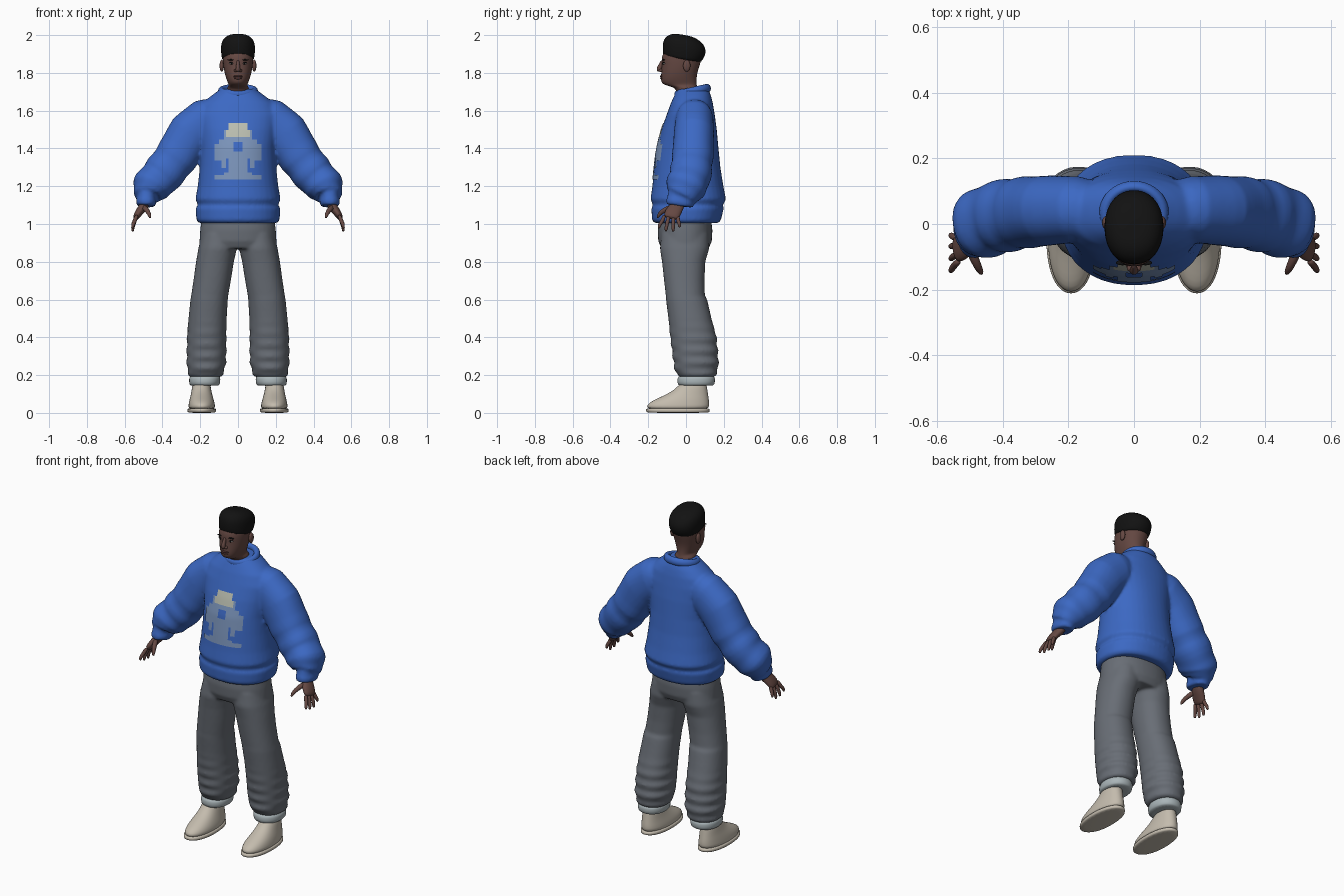
import bpy, bmesh
from math import sin, cos, pi
from mathutils import Vector, Matrix
from mathutils.bvhtree import BVHTree

if "Cube" in bpy.data.objects:
    bpy.data.objects.remove(bpy.data.objects["Cube"])


def material(name, r, g, b):
    m = bpy.data.materials.new(name)
    m.use_nodes = True
    m.diffuse_color = (r, g, b, 1)
    node = m.node_tree.nodes["Principled BSDF"]
    node.inputs["Base Color"].default_value = (r, g, b, 1)
    node.inputs["Roughness"].default_value = 0.8
    return m


skin = material("brown skin", .13, .065, .055)
lip = material("lip", .09, .038, .036)
black = material("black hair", .006, .006, .006)
white = material("eye white", .35, .33, .31)
blue = material("blue knit", .045, .14, .55)
grey = material("grey cloth", .14, .155, .18)
pale = material("pale cuff", .4, .46, .48)
beige = material("beige shoe", .55, .5, .42)
print_blue = material("pale blue print", .2, .3, .5)
print_cream = material("cream print", .5, .52, .44)


def densify(rows, n):
    """Insert interpolated rows between the given ones."""
    out = []
    for a, b in zip(rows, rows[1:]):
        out += [tuple(p + (q - p) * i / n for p, q in zip(a, b)) for i in range(n)]
    return out + [rows[-1]]


def skin_rings(bm, rings, segs=24, power=2.2):
    """Join rings, each (centre, u, v), into a closed loft."""
    loops = []
    for c, u, v in rings:
        loop = []
        for i in range(segs):
            a = 2 * pi * (i + .5) / segs
            k = (abs(cos(a)) ** power + abs(sin(a)) ** power) ** (-1 / power)
            loop.append(bm.verts.new(c + u * cos(a) * k + v * sin(a) * k))
        loops.append(loop)
    for a, b in zip(loops, loops[1:]):
        for i in range(segs):
            j = (i + 1) % segs
            bm.faces.new((a[i], a[j], b[j], b[i]))
    bm.faces.new(loops[0])
    bm.faces.new(loops[-1])


def upright(bm, rows, tilt=0, **kw):
    """Loft of level slices (z, x0, x1, y0, y1)."""
    skin_rings(bm, [(Vector(((x0 + x1) / 2, (y0 + y1) / 2, z + tilt * (y0 + y1) / 2)),
                     Vector(((x1 - x0) / 2, 0, 0)),
                     Vector((0, 1, tilt)) * (y1 - y0) / 2) for z, x0, x1, y0, y1 in rows], **kw)


def tube(bm, rows, side=1, **kw):
    """Loft along a path of (x, y, z, depth radius, thickness radius)."""
    pts = [Vector((side * r[0], r[1], r[2])) for r in rows]
    rings = []
    for i, r in enumerate(rows):
        t = (pts[min(i + 1, len(pts) - 1)] - pts[max(i - 1, 0)]).normalized()
        u = Vector((0, 1, 0)) if abs(t.y) < .95 else Vector((0, 0, 1))
        u = (u - t * u.dot(t)).normalized()
        rings.append((pts[i], u * r[3], t.cross(u) * r[4]))
    skin_rings(bm, rings, **kw)


def ball(bm, loc, scale):
    bmesh.ops.create_uvsphere(bm, u_segments=16, v_segments=10, radius=1,
                              matrix=Matrix.LocRotScale(Vector(loc), None, Vector(scale)))


def finish(name, bm, mat, mirror=False, subsurf=0, voxel=0):
    bmesh.ops.recalc_face_normals(bm, faces=bm.faces)
    for f in bm.faces:
        f.smooth = True
    me = bpy.data.meshes.new(name)
    bm.to_mesh(me)
    bm.free()
    me.materials.append(mat)
    ob = bpy.data.objects.new(name, me)
    bpy.context.collection.objects.link(ob)
    if mirror:
        ob.modifiers.new("Mirror", 'MIRROR').use_mirror_merge = False
    if subsurf:
        s = ob.modifiers.new("Subsurf", 'SUBSURF')
        s.levels = s.render_levels = subsurf
    if voxel:
        r = ob.modifiers.new("Remesh", 'REMESH')
        r.mode, r.voxel_size, r.use_smooth_shade = 'VOXEL', voxel, True
        s = ob.modifiers.new("Smooth", 'SMOOTH')
        s.factor, s.iterations = .5, 5
    return ob


def sym(rows):
    return [(z, -w, w, a, b) for z, w, a, b in rows]


# Sweater: torso and both sleeves fused into one surface
bm = bmesh.new()
upright(bm, densify(sym([
    (1.005, .205, -.165, .17), (1.02, .22, -.18, .185), (1.085, .225, -.183, .2),
    (1.1, .21, -.174, .194), (1.13, .226, -.188, .212), (1.2, .213, -.178, .198),
    (1.3, .202, -.168, .182), (1.4, .197, -.156, .172), (1.5, .21, -.13, .163),
    (1.58, .22, -.102, .152), (1.64, .19, -.08, .142), (1.68, .14, -.062, .132),
    (1.715, .092, -.045, .118)]), 4), segs=40)
sleeve = densify([
    (.1, .045, 1.57, .08, .09), (.17, .045, 1.55, .1, .115), (.25, .042, 1.48, .106, .121),
    (.33, .035, 1.35, .108, .112), (.41, .022, 1.25, .11, .107), (.46, .0, 1.2, .107, .1),
    (.483, -.02, 1.155, .09, .075), (.485, -.028, 1.14, .072, .05),
    (.486, -.03, 1.12, .074, .053), (.487, -.033, 1.095, .068, .048)], 5)
# Soft folds around the lower sleeve
sleeve = [(x, y, z, a * (1 + .03 * sin(z * 75) * (x > .3)), b * (1 + .03 * sin(z * 75) * (x > .3)))
          for x, y, z, a, b in sleeve]
for side in (1, -1):
    tube(bm, sleeve, side, segs=32)
sweater = finish("sweater", bm, blue, voxel=.009)

# Collar
bpy.ops.mesh.primitive_torus_add(major_radius=.088, minor_radius=.018, major_segments=40,
                                 minor_segments=12, location=(0, .035, 1.702),
                                 rotation=(.22, 0, 0))
collar = bpy.context.object
collar.name = "collar"
collar.scale = (1, .93, 1.25)
collar.data.materials.append(blue)
bpy.ops.object.shade_smooth()

# Chest print: small cells laid on the sweater front
bpy.context.view_layer.update()
tree = BVHTree.FromObject(sweater, bpy.context.evaluated_depsgraph_get())
cell = .0125
bands = [(1.5, .045), (1.45, .07), (1.42, .1), (1.335, .125), (1.3, .09),
         (1.275, .045), (1.255, .08), (1.235, .125)]


def print_colour(x, z):
    half = next((w for low, w in bands if z > low), 0)
    hole = abs(x) < .022 and 1.39 < z < 1.44
    gap = .05 < abs(x) < .065 and z < 1.35 and z > 1.28
    if abs(x) > half or hole or gap:
        return None
    return 1 if z > 1.46 and abs(x) < .06 else 0


bm = bmesh.new()
for i in range(-11, 11):
    for j in range(24):
        x, z = i * cell, 1.235 + j * cell
        kind = print_colour(x + cell / 2, z + cell / 2)
        if kind is None:
            continue
        corners = []
        for dx, dz in ((0, 0), (cell, 0), (cell, cell), (0, cell)):
            hit = tree.ray_cast(Vector((x + dx, -1, z + dz)), Vector((0, 1, 0)))[0]
            if hit:
                corners.append(bm.verts.new(hit - Vector((0, .004, 0))))
        if len(corners) == 4:
            bm.faces.new(corners).material_index = kind
bmesh.ops.remove_doubles(bm, verts=bm.verts, dist=.0005)
finish("chest_print", bm, print_blue).data.materials.append(print_cream)

# Trousers: hips and two legs fused, with folds near the ankles
bm = bmesh.new()
upright(bm, densify(sym([(1.04, .19, -.14, .13), (.97, .2, -.15, .14), (.91, .204, -.147, .137),
                         (.87, .2, -.13, .12)]), 4), segs=40)
leg = densify([
    (.95, .01, .19, -.13, .12), (.87, .006, .21, -.138, .123), (.8, .022, .222, -.127, .102),
    (.7, .038, .236, -.116, .098), (.62, .052, .248, -.107, .1), (.6, .054, .252, -.106, .112),
    (.5, .06, .262, -.093, .135), (.4, .062, .27, -.083, .162), (.3, .062, .272, -.07, .17),
    (.24, .068, .27, -.062, .172), (.205, .08, .262, -.05, .16), (.19, .09, .255, -.04, .15)], 6)
for side in (1, -1):
    rows = []
    for z, x0, x1, y0, y1 in leg:
        f = .005 * sin(z * 100) * min(1, max(0, (.5 - z) * 6))
        rows.append((z, side * (x0 - f), side * (x1 + f), y0 + f, y1 + f))
    upright(bm, rows, segs=32)
finish("trousers", bm, grey, voxel=.009)

# Turned-up trouser cuffs
bm = bmesh.new()
upright(bm, [(.143, .105, .25, -.035, .14), (.148, .096, .258, -.045, .152),
             (.18, .092, .26, -.047, .155), (.205, .095, .255, -.04, .15)])
finish("trouser_cuffs", bm, pale, mirror=True, subsurf=1)

# Ankles
bm = bmesh.new()
upright(bm, [(.09, .155, .225, .005, .09), (.2, .155, .225, .005, .09)])
finish("ankles", bm, skin, mirror=True, subsurf=1)

# Shoes: uppers and soles
bm = bmesh.new()
upright(bm, [(.015, .122, .262, -.205, .12), (.035, .121, .263, -.21, .124),
             (.055, .124, .26, -.195, .124), (.075, .13, .256, -.155, .121),
             (.1, .137, .249, -.1, .117), (.125, .142, .245, -.058, .113),
             (.155, .147, .24, -.032, .108), (.16, .155, .23, -.02, .1)])
upright(bm, [(0, .122, .262, -.203, .12), (.004, .116, .268, -.212, .126),
             (.022, .116, .268, -.214, .127), (.026, .122, .262, -.205, .12)])
finish("shoes", bm, beige, mirror=True, subsurf=1)

# Hands: palm, four fingers and a thumb
bm = bmesh.new()
tube(bm, [(.486, -.032, 1.15, .034, .027), (.492, -.04, 1.1, .034, .025),
          (.515, -.062, 1.075, .043, .023), (.535, -.076, 1.045, .043, .019),
          (.543, -.08, 1.028, .036, .014)], segs=16)
for base, tip, end in ((-.112, -.143, .975), (-.09, -.106, .96),
                       (-.066, -.068, .958), (-.046, -.034, .98)):
    mid = (base + tip) / 2
    tube(bm, [(.533, base, 1.05, .011, .012), (.55, mid, 1.01, .0105, .011),
              (.558, tip, end + .018, .0095, .0095), (.558, tip, end, .006, .006)], segs=10)
tube(bm, [(.502, -.07, 1.092, .016, .017), (.483, -.115, 1.075, .014, .014),
          (.469, -.143, 1.052, .011, .011), (.464, -.152, 1.03, .006, .006)], segs=10)
finish("hands", bm, skin, mirror=True, subsurf=1)

# Head and neck
bm = bmesh.new()
upright(bm, sym([
    (1.65, .066, -.04, .075), (1.7, .06, -.05, .066), (1.722, .058, -.058, .06),
    (1.732, .05, -.1, .058), (1.742, .051, -.126, .057), (1.76, .059, -.134, .056),
    (1.79, .069, -.132, .058), (1.82, .075, -.13, .066), (1.85, .079, -.128, .076),
    (1.88, .081, -.131, .085), (1.915, .08, -.117, .09), (1.955, .062, -.085, .065),
    (1.975, .03, -.05, .03)]))
finish("head", bm, skin, subsurf=1)

# Nose and ears
bm = bmesh.new()
tube(bm, [(0, -.122, 1.868, .01, .008), (0, -.131, 1.845, .011, .009),
          (0, -.145, 1.82, .015, .013), (0, -.14, 1.806, .012, .014)], segs=12)
for side in (1, -1):
    ball(bm, (side * .013, -.134, 1.812), (.009, .011, .008))
    ball(bm, (side * .086, .004, 1.838), (.012, .02, .032))
finish("nose_and_ears", bm, skin, subsurf=1)

# Lips, eyes, irises and brows
bm = bmesh.new()
ball(bm, (0, -.127, 1.782), (.025, .011, .006))
ball(bm, (0, -.126, 1.772), (.022, .011, .007))
finish("lips", bm, lip)
bm = bmesh.new()
ball(bm, (.033, -.114, 1.85), (.014, .01, .005))
finish("eyes", bm, white, mirror=True)
bm = bmesh.new()
ball(bm, (.033, -.119, 1.85), (.006, .007, .0055))
ball(bm, (.033, -.117, 1.855), (.016, .008, .002))
ball(bm, (.035, -.118, 1.869), (.02, .008, .0035))
finish("irises_and_brows", bm, black, mirror=True)

# Hair cap, sloping down toward the back
bm = bmesh.new()
upright(bm, sym([
    (1.866, .08, -.112, .07), (1.872, .086, -.12, .08), (1.895, .089, -.124, .095),
    (1.925, .091, -.124, .106), (1.955, .089, -.119, .102), (1.98, .077, -.1, .082),
    (1.996, .05, -.07, .045), (1.999, .02, -.04, .015)]), tilt=-.18)
hair = finish("hair", bm, black, subsurf=1)
